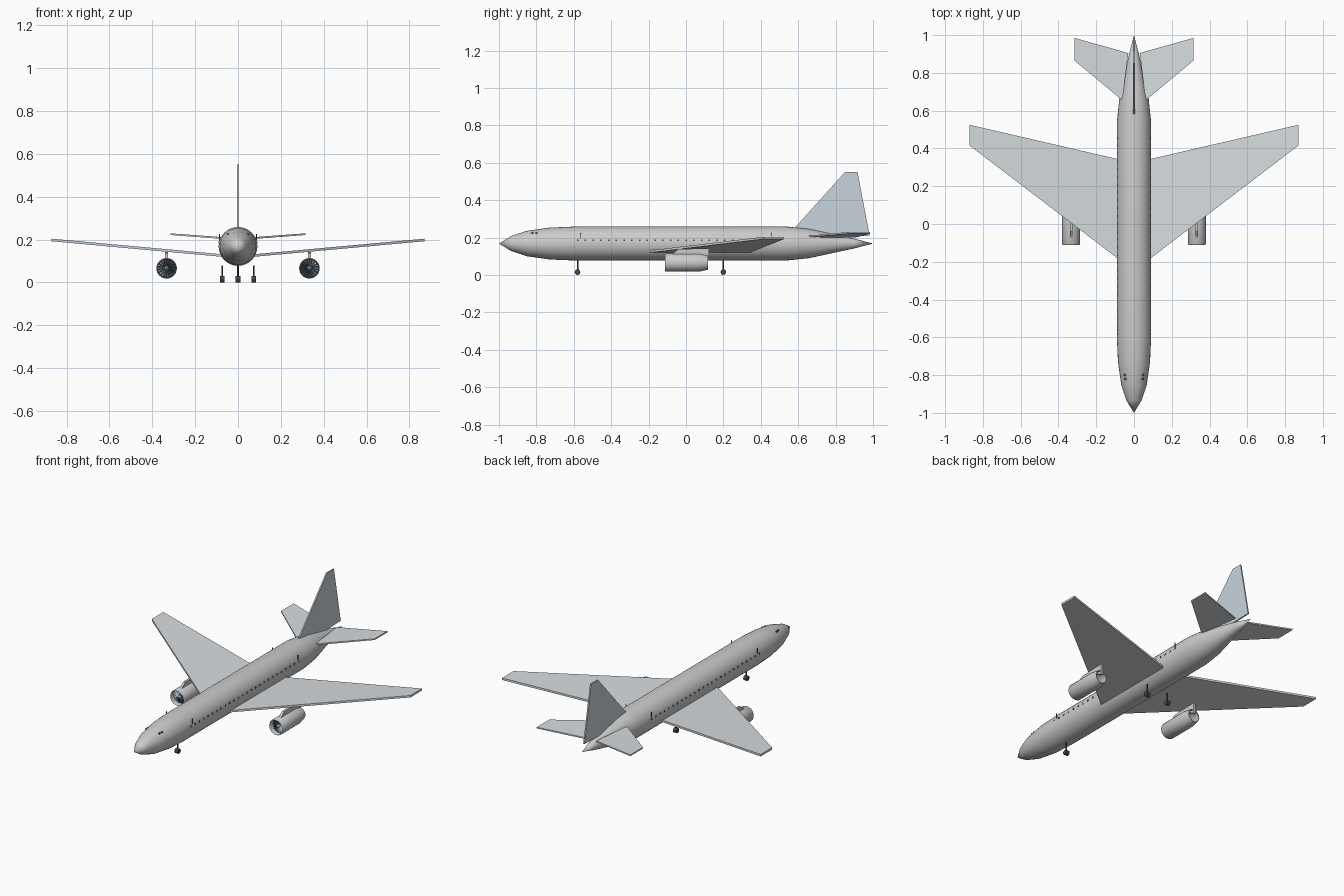
import bpy, bmesh
from math import sin, cos, pi, radians
from mathutils import Vector, Matrix

if "Cube" in bpy.data.objects:
    bpy.data.objects.remove(bpy.data.objects["Cube"])

CZ = 0.168            # fuselage axis height
EX, EZ = 0.333, 0.066  # engine axis


def mat(name, rgb):
    m = bpy.data.materials.new(name)
    m.diffuse_color = (*rgb, 1)
    m.use_nodes = True
    m.node_tree.nodes["Principled BSDF"].inputs["Base Color"].default_value = m.diffuse_color
    return m


WING = mat("wing_grey", (0.68, 0.72, 0.75))
FIN = mat("fin_blue_grey", (0.58, 0.66, 0.72))
DARK = mat("dark", (0.06, 0.06, 0.07))
BLADE = mat("blade_blue", (0.30, 0.42, 0.50))


def finish(name, bm, material=None, mirror=False, smooth=False):
    bmesh.ops.recalc_face_normals(bm, faces=bm.faces[:])
    me = bpy.data.meshes.new(name)
    bm.to_mesh(me)
    bm.free()
    ob = bpy.data.objects.new(name, me)
    bpy.context.collection.objects.link(ob)
    if material:
        me.materials.append(material)
    if mirror:
        ob.modifiers.new("mirror", 'MIRROR')
    if smooth:
        bpy.ops.object.select_all(action='DESELECT')
        ob.select_set(True)
        bpy.context.view_layer.objects.active = ob
        bpy.ops.object.shade_smooth_by_angle(angle=radians(35))
    return ob


def lathe(bm, profile, x, z, n, closed=False):
    """Revolve (y, radius) points round an axis parallel to y."""
    rings = []
    for y, r in profile:
        if r == 0:
            rings.append([bm.verts.new((x, y, z))] * n)
        else:
            rings.append([bm.verts.new((x + r * cos(2 * pi * i / n), y, z + r * sin(2 * pi * i / n)))
                          for i in range(n)])
    pairs = list(zip(rings, rings[1:])) + ([(rings[-1], rings[0])] if closed else [])
    for a, b in pairs:
        for i in range(n):
            j = (i + 1) % n
            bm.faces.new(list(dict.fromkeys((a[i], a[j], b[j], b[i]))))


def slab(bm, pts, offset):
    """Flat plate: outline thickened by +-offset/2."""
    h = Vector(offset) / 2
    a = [bm.verts.new(Vector(p) - h) for p in pts]
    b = [bm.verts.new(Vector(p) + h) for p in pts]
    bm.faces.new(a)
    bm.faces.new(b)
    n = len(pts)
    for i in range(n):
        j = (i + 1) % n
        bm.faces.new((a[i], a[j], b[j], b[i]))


def box(bm, centre, size):
    bmesh.ops.create_cube(bm, size=1, matrix=Matrix.Translation(centre) @ Matrix.Diagonal((*size, 1)))


def cylinder(bm, centre, r, depth, axis, n=12):
    rot = Matrix.Rotation(pi / 2, 4, 'Y') if axis == 'X' else Matrix.Identity(4)
    bmesh.ops.create_cone(bm, cap_ends=True, segments=n, radius1=r, radius2=r, depth=depth,
                          matrix=Matrix.Translation(centre) @ rot)


# Fuselage
bm = bmesh.new()
lathe(bm, [(-1, 0), (-0.935, 0.04), (-0.85, 0.068), (-0.73, 0.085), (-0.6, 0.0905), (0.54, 0.0905),
           (0.66, 0.078), (0.78, 0.052), (0.9, 0.026), (1, 0)], 0, CZ, 32)
finish("fuselage", bm, smooth=True)

# Wings
bm = bmesh.new()
slab(bm, [(0.07, -0.195, 0.125), (0.87, 0.415, 0.198), (0.87, 0.525, 0.198), (0.07, 0.34, 0.125)], (0, 0, 0.012))
finish("wings", bm, WING, mirror=True)

# Tailplanes
bm = bmesh.new()
slab(bm, [(0.062, 0.655, 0.206), (0.315, 0.865, 0.225), (0.315, 0.985, 0.225), (0.03, 0.905, 0.204)], (0, 0, 0.008))
finish("tailplanes", bm, WING, mirror=True)

# Fin
bm = bmesh.new()
slab(bm, [(0, 0.58, 0.25), (0, 0.85, 0.55), (0, 0.917, 0.55), (0, 0.982, 0.21), (0, 0.8, 0.205)], (0.008, 0, 0))
finish("fin", bm, FIN)

# Engine nacelles: open shells
bm = bmesh.new()
lathe(bm, [(-0.112, 0.044), (-0.105, 0.048), (0.07, 0.048), (0.118, 0.038),
           (0.116, 0.034), (0.07, 0.042), (-0.105, 0.042)], EX, EZ, 24, closed=True)
finish("nacelles", bm, mirror=True, smooth=True)

# Engine fans: backing disc, blades and spinner
bm = bmesh.new()
cylinder(bm, (0, 0, 0), 0.043, 0.006, 'Z', 24)
bmesh.ops.transform(bm, matrix=Matrix.Translation((EX, -0.07, EZ)) @ Matrix.Rotation(pi / 2, 4, 'X'), verts=bm.verts[:])
finish("fan_discs", bm, DARK, mirror=True)

bm = bmesh.new()
for k in range(18):
    a = 2 * pi * k / 18
    outline = [(0.008, -0.12), (0.042, -0.11), (0.042, 0.11), (0.008, 0.12)]
    slab(bm, [(EX + r * cos(a + d), -0.082 + d * 0.04, EZ + r * sin(a + d)) for r, d in outline], (0, 0.002, 0))
lathe(bm, [(-0.105, 0), (-0.095, 0.007), (-0.075, 0.012)], EX, EZ, 12)
finish("fan_blades", bm, BLADE, mirror=True)

# Engine pylons
bm = bmesh.new()
slab(bm, [(EX, -0.08, 0.108), (EX, -0.04, 0.138), (EX, 0.122, 0.143), (EX, 0.122, 0.078), (EX, 0.08, 0.1)],
     (0.014, 0, 0))
finish("pylons", bm, mirror=True)

# Landing gear: wheels and struts
bm = bmesh.new()
for x, y in ((0, -0.58), (-0.073, 0.2), (0.073, 0.2)):
    cylinder(bm, (x, y, 0.015), 0.015, 0.022, 'X')
finish("wheels", bm, DARK)
bm = bmesh.new()
for x, y in ((0, -0.58), (-0.073, 0.2), (0.073, 0.2)):
    cylinder(bm, (x, y, 0.05), 0.004, 0.056, 'Z', 8)
finish("gear_struts", bm, DARK)

# Cabin windows, cockpit windows and door edges
bm = bmesh.new()
for k in range(26):
    box(bm, (0.0875, -0.58 + 0.0415 * k, 0.186), (0.006, 0.008, 0.009))
finish("cabin_windows", bm, DARK, mirror=True)
bm = bmesh.new()
for y in (-0.82, -0.8):
    box(bm, (0.045 + (y + 0.82) * 0.15, y, 0.224), (0.008, 0.01, 0.008))
finish("cockpit_windows", bm, DARK, mirror=True)
bm = bmesh.new()
for y in (-0.562, 0.455):
    box(bm, (0.0865, y, 0.21), (0.004, 0.003, 0.03))
finish("door_edges", bm, DARK, mirror=True)
